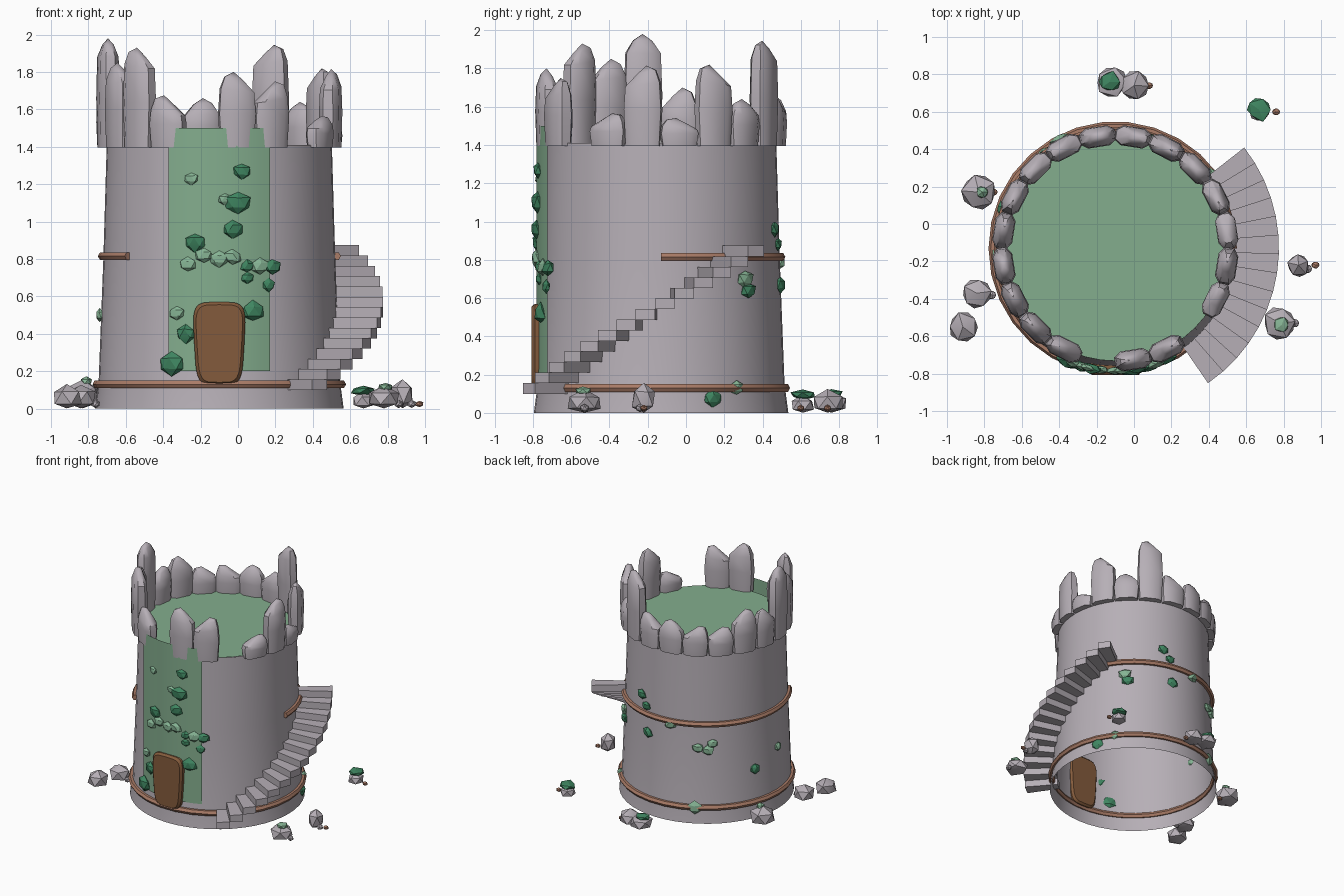
import bpy, bmesh, random
from math import sin, cos, pi, radians
from mathutils import Vector, Matrix

random.seed(4)
if "Cube" in bpy.data.objects:
    bpy.data.objects.remove(bpy.data.objects["Cube"])

CX, CY = -0.1, -0.13   # tower axis


def material(name, rgb):
    m = bpy.data.materials.new(name)
    m.use_nodes = True
    m.diffuse_color = (*rgb, 1)
    m.node_tree.nodes["Principled BSDF"].inputs["Base Color"].default_value = (*rgb, 1)
    return m


STONE = material("grey stone", (0.47, 0.43, 0.47))
MOSS = material("moss green", (0.23, 0.42, 0.27))
LEAF_D = material("dark leaf", (0.05, 0.24, 0.12))
LEAF_L = material("light leaf", (0.24, 0.46, 0.30))
WOOD = material("door wood", (0.23, 0.105, 0.045))
CLAY = material("clay band", (0.40, 0.20, 0.135))


def finish(bm, name, mat, angle=30):
    bmesh.ops.recalc_face_normals(bm, faces=bm.faces)
    me = bpy.data.meshes.new(name)
    bm.to_mesh(me)
    bm.free()
    me.materials.append(mat)
    for p in me.polygons:
        p.use_smooth = True
    me.set_sharp_from_angle(angle=radians(angle))
    ob = bpy.data.objects.new(name, me)
    bpy.context.scene.collection.objects.link(ob)
    return ob


def polar(r, a, z):
    return Vector((CX + r * cos(a), CY + r * sin(a), z))


def loft(bm, rows, closed=True):
    """Skin a list of equally long point rows."""
    vs = [[bm.verts.new(p) for p in row] for row in rows]
    n = len(vs[0])
    for a, b in zip(vs, vs[1:]):
        for i in range(n if closed else n - 1):
            j = (i + 1) % n
            bm.faces.new((a[i], a[j], b[j], b[i]))
    return vs


# Tower wall, open underneath
bm = bmesh.new()
SEG = 48
loft(bm, [[polar(r, 2 * pi * i / SEG, z) for i in range(SEG)]
          for r, z in ((0.665, 0), (0.645, 0.15), (0.62, 0.8), (0.602, 1.41))])
finish(bm, "tower_wall", STONE)

# Mossy roof floor
bm = bmesh.new()
bm.faces.new([bm.verts.new(polar(0.602, 2 * pi * i / SEG, 1.412)) for i in range(SEG)])
finish(bm, "roof_floor", MOSS)

# Curved moss panel on the front
bm = bmesh.new()
half = radians(24.5)
loft(bm, [[polar(0.652, -pi / 2 - half + half * i / 6, z) for i in range(13)]
          for z in (0.2, 1.5)], closed=False)
finish(bm, "moss_panel", MOSS)


# Clay bands around the wall
def band(name, radius, z, start, end):
    bm = bmesh.new()
    n = 30
    rows = []
    for k in range(n + 1):
        a = radians(start + (end - start) * k / n)
        rows.append([polar(radius + 0.024 * cos(t * pi / 3), a, z + 0.024 * sin(t * pi / 3))
                     for t in range(6)])
    vs = loft(bm, rows)
    if end - start < 360:
        bm.faces.new(vs[0])
        bm.faces.new(vs[-1])
    else:
        bmesh.ops.remove_doubles(bm, verts=bm.verts, dist=0.0005)
    finish(bm, name, CLAY, 40)


band("lower_band", 0.654, 0.13, 0, 360)
band("upper_band", 0.626, 0.815, 0, 219)

# Crown of upright stones, with two gaps at the front
TOPS = [1.54, 1.82, 1.64, 1.945, 1.66, 1.66, 1.63, 1.62, 1.74, 1.70,
        1.98, 1.85, 1.93, 1.675, None, 1.80, 1.75, None, 1.565, 1.815]
SECTION = [(-1, -.5), (-.6, -1), (.6, -1), (1, -.5), (1, .5), (.6, 1), (-.6, 1), (-1, .5)]
for k, top in enumerate(TOPS):
    if top is None:
        continue
    a = radians(9 + 18 * k)
    bm = bmesh.new()
    h = top - 1.395
    drop = min(0.1, 0.33 * h)
    skew = random.uniform(-0.03, 0.03)
    rows = []
    for z, s in ((0, 0.9), (h * 0.45, 1), (h - drop, 0.92), (h - drop * 0.35, 0.5)):
        row = []
        for t, d in SECTION:
            lean = skew * max(0, s < 0.6)
            row.append((d * 0.054 * s, t * 0.098 * s + lean,
                        z + (t * skew * 0.6 if z > h / 2 else 0)))
        rows.append(row)
    vs = loft(bm, rows)
    bm.faces.new(vs[0])
    tip = bm.verts.new((0, skew, h))
    for i in range(8):
        bm.faces.new((vs[-1][i], vs[-1][(i + 1) % 8], tip))
    bm.transform(Matrix.Translation(polar(0.603, a, 1.395)) @ Matrix.Rotation(a, 4, 'Z'))
    finish(bm, f"crown_stone_{k + 1}", STONE, 35)

# Winding outer stair
STEPS = 14
bm = bmesh.new()
for k in range(STEPS):
    a0, a1 = (radians(-55.5 + 93.5 * (k + e) / STEPS) for e in (0, 1))
    z = 0.1 + 0.0552 * k
    vs = loft(bm, [[polar(r, a, zz) for r, a in
                    ((0.61, a0), (0.875, a0), (0.875, a1), (0.61, a1))]
                   for zz in (z, z + 0.056)])
    bm.faces.new(vs[0])
    bm.faces.new(vs[1])
finish(bm, "stair", STONE, 3)

# Rounded door
bm = bmesh.new()
rows = []
for y, s in ((-0.735, 0.9), (-0.75, 1), (-0.79, 1), (-0.808, 0.9)):
    row = []
    for i in range(32):
        c, d = cos(2 * pi * i / 32), sin(2 * pi * i / 32)
        px = (1 if c > 0 else -1) * abs(c) ** 0.42
        pz = (1 if d > 0 else -1) * abs(d) ** 0.42
        width = 0.134 + 0.012 * pz
        row.append((CX + px * (width - 0.145 * (1 - s)), y, 0.348 + pz * (0.222 - 0.145 * (1 - s))))
    rows.append(row)
vs = loft(bm, rows)
bm.faces.new(vs[0])
bm.faces.new(vs[-1])
finish(bm, "door", WOOD, 35)


# Faceted lumps for leaves, boulders and pebbles
def lump(name, mat, pos, size, turn=0.0, jitter=0.15, floor=None, angle=20):
    bm = bmesh.new()
    bmesh.ops.create_icosphere(bm, subdivisions=1, radius=1)
    for v in bm.verts:
        v.co *= 1 + random.uniform(-jitter, jitter)
        if floor is not None:
            v.co.z = max(v.co.z, floor)
    bm.transform(Matrix.Translation(pos) @ Matrix.Rotation(turn, 4, 'Z')
                 @ Matrix.Diagonal((*size, 1)))
    finish(bm, name, mat, angle)


# Leaves on the front: x, z, radius
FRONT_DARK = [(.02, 1.27, .05), (0, 1.1, .07), (-.03, .96, .06), (-.23, .89, .06),
              (.05, .76, .04), (.19, .76, .05), (.05, .70, .04), (.17, .66, .04),
              (.08, .52, .065), (-.28, .40, .06), (-.36, .24, .07)]
FRONT_LIGHT = [(-.25, 1.23, .04), (-.07, 1.12, .04), (-.27, .77, .045), (-.18, .82, .05),
               (-.10, .80, .05), (-.03, .81, .05), (.12, .76, .05), (-.33, .51, .045)]
# Leaves around the sides and back: angle, height, radius
SIDE_DARK = [(46, .64, .05), (73, .96, .045), (78, .88, .04), (80, .67, .05),
             (160, .40, .05), (24, .075, .055)]
SIDE_LIGHT = [(44, .70, .055), (99, .79, .05), (119, .62, .05), (126, .60, .05),
              (129, .66, .045), (117, .13, .06), (37, .13, .045), (183, .50, .04)]
for mat, front, side in ((LEAF_D, FRONT_DARK, SIDE_DARK), (LEAF_L, FRONT_LIGHT, SIDE_LIGHT)):
    spots = [(-pi / 2 + (x - CX) / 0.65, z, r, 0.655) for x, z, r in front]
    spots += [(radians(a), z, r, 0.66 - 0.04 * z) for a, z, r in side]
    for a, z, r, dist in spots:
        lump("leaf_clump", mat, polar(dist, a, z), (r * 0.5, r, r * 0.85), a)

# Boulders on the ground: x, y, radius, height
BOULDERS = [(-.83, .17, .10, .15), (-.84, -.37, .085, .13), (-.915, -.55, .085, .13),
            (-.12, .76, .09, .11), (0, .74, .085, .12), (.67, .61, .065, .09),
            (.88, -.22, .065, .16), (.78, -.53, .095, .12)]
for x, y, r, h in BOULDERS:
    lump("boulder", STONE, (x, y, h * 0.45), (r, r, h * 0.55),
         random.uniform(0, 3), 0.09, -0.8, 35)

# Moss caps and clay pebbles beside the boulders
for x, y, z, r, mat in ((-.13, .76, .10, .06, LEAF_D), (.67, .61, .095, .065, LEAF_D),
                        (.79, -.54, .115, .045, LEAF_L), (-.81, .17, .145, .035, LEAF_L)):
    lump("moss_cap", mat, (x, y, z), (r, r, 0.025))
for x, y in ((.97, -.22), (.76, .60), (.08, .74), (-.75, .17)):
    lump("pebble", CLAY, (x, y, 0.025), (0.024, 0.02, 0.018), 0, 0.05)
for x, y in ((.86, -.53), (-.76, -.38), (.93, -.24)):
    lump("small_stone", STONE, (x, y, 0.025), (0.025, 0.025, 0.022), 0, 0.05)
